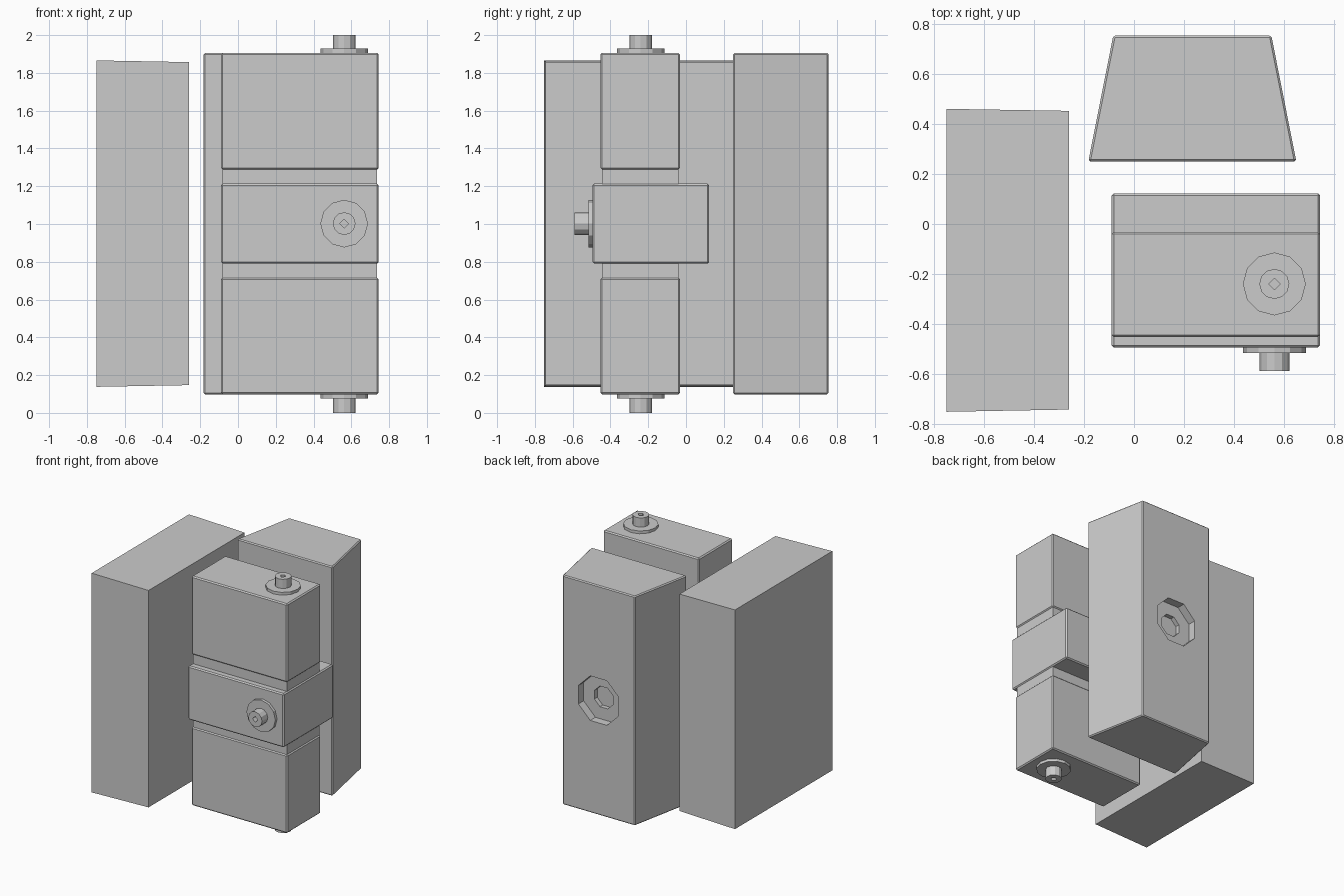
import bpy, bmesh, math
from mathutils import Matrix, Vector

if "Cube" in bpy.data.objects:
    bpy.data.objects.remove(bpy.data.objects["Cube"])


def loft(name, a, b, bevel=0.0):
    """Closed solid between two matching outlines."""
    bm = bmesh.new()
    va = [bm.verts.new(p) for p in a]
    vb = [bm.verts.new(p) for p in b]
    n = len(va)
    bm.faces.new(va)
    bm.faces.new(vb)
    for i in range(n):
        j = (i + 1) % n
        bm.faces.new((va[i], va[j], vb[j], vb[i]))
    bmesh.ops.recalc_face_normals(bm, faces=bm.faces)
    if bevel:
        bmesh.ops.bevel(bm, geom=bm.edges[:], offset=bevel, segments=1, affect='EDGES')
    me = bpy.data.meshes.new(name)
    bm.to_mesh(me)
    bm.free()
    ob = bpy.data.objects.new(name, me)
    bpy.context.collection.objects.link(ob)
    return ob


def rect(x0, x1, y0, y1, z):
    return [(x0, y0, z), (x1, y0, z), (x1, y1, z), (x0, y1, z)]


def box(name, x, y, z, bevel=0.0):
    return loft(name, rect(*x, *y, z[0]), rect(*x, *y, z[1]), bevel)


def disc(name, origin, axis, sides, radius, start, end, turn=0.0):
    """Regular prism running from start to end along axis."""
    m = Matrix.Translation(origin) @ Vector(axis).to_track_quat('Z', 'Y').to_matrix().to_4x4()
    ring = [(radius * math.cos(turn + i * math.tau / sides),
             radius * math.sin(turn + i * math.tau / sides)) for i in range(sides)]
    return loft(name, *[[m @ Vector((u, v, w)) for u, v in ring] for w in (start, end)])


def carve(target, cutter):
    cutter.hide_render = True
    mod = target.modifiers.new("carve", 'BOOLEAN')
    mod.operation = 'DIFFERENCE'
    mod.solver = 'EXACT'
    mod.object = cutter
    bpy.context.view_layer.objects.active = target
    bpy.ops.object.modifier_apply(modifier=mod.name)
    bpy.data.objects.remove(cutter)


# Side slab, very slightly tapered towards the middle
loft("side_slab",
     [(-0.75, y, z) for y, z in ((-0.752, 0.138), (0.461, 0.138), (0.461, 1.866), (-0.752, 1.866))],
     [(-0.26, y, z) for y, z in ((-0.743, 0.147), (0.453, 0.147), (0.453, 1.857), (-0.743, 1.857))])

# Rear block with a stepped octagonal recess in its back face
plan = [(-0.183, 0.25), (0.65, 0.25), (0.55, 0.755), (-0.083, 0.755)]
rear = loft("rear_block", [(x, y, 0.098) for x, y in plan],
            [(x, y, 1.906) for x, y in plan], 0.008)
for radius, depth in ((0.19, 0.065), (0.088, 0.10)):
    carve(rear, disc("recess_cutter", (0.234, 0.755, 1.0), (0, 1, 0), 8, radius,
                     -depth, 0.05, math.pi / 8))

# Front column: two blocks, a narrower core, and a clamp round the middle
X = (-0.09, 0.745)
box("lower_block", X, (-0.453, -0.032), (0.098, 0.716), 0.009)
box("upper_block", X, (-0.453, -0.032), (1.288, 1.906), 0.009)
box("column_core", (-0.082, 0.737), (-0.445, -0.04), (0.70, 1.30))
box("middle_clamp", X, (-0.495, 0.123), (0.79, 1.214), 0.009)

# Flanged pins with a small square socket
for place, origin, axis, height in (("top", (0.562, -0.24, 1.906), (0, 0, 1), 0.094),
                                    ("bottom", (0.562, -0.24, 0.098), (0, 0, -1), 0.098),
                                    ("front", (0.562, -0.495, 1.002), (0, -1, 0), 0.094)):
    disc(place + "_flange", origin, axis, 12, 0.126, -0.005, 0.022)
    pin = disc(place + "_pin", origin, axis, 12, 0.06, -0.005, height)
    carve(pin, disc("socket_cutter", origin, axis, 4, 0.023, height - 0.04, height + 0.05))
